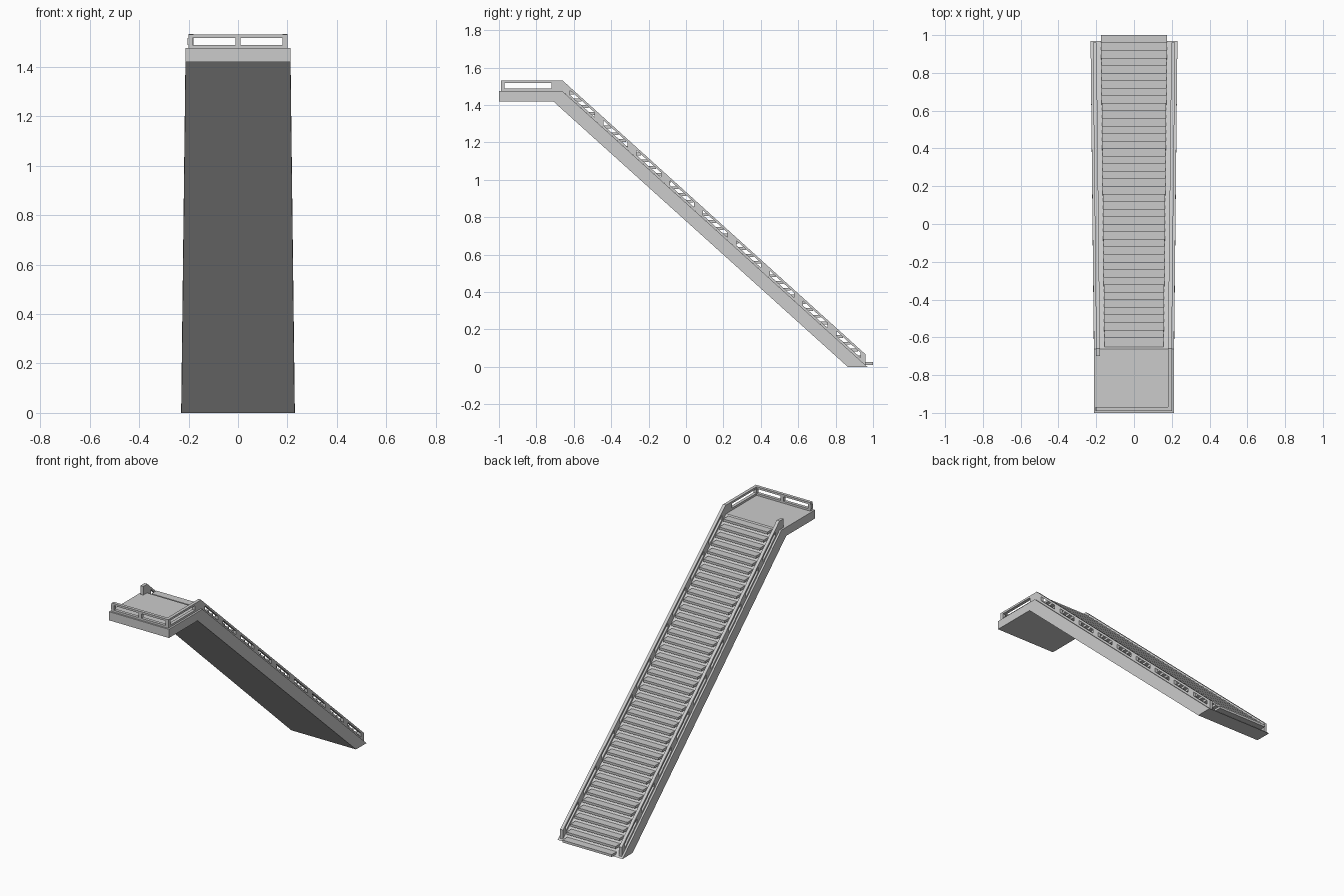
import bpy, bmesh

if "Cube" in bpy.data.objects:
    bpy.data.objects.remove(bpy.data.objects["Cube"])

S = 0.904                      # stair slope
N_STEPS = 41
PITCH = 0.04


def half_width(y):
    """Body half width: constant at the landing, flaring towards the foot."""
    return 0.212 + 0.018 * max(0.0, (y + 0.665) / 1.635)


def ramp_z(y):
    """Height of the sloped deck under the treads."""
    return S * (0.97 - y)


def prism(bm, profile, x0, x1):
    """Extrude a (y, z) profile between two x positions given as functions of y."""
    a = [bm.verts.new((x0(y), y, z)) for y, z in profile]
    b = [bm.verts.new((x1(y), y, z)) for y, z in profile]
    n = len(profile)
    bm.faces.new(a)
    bm.faces.new(b[::-1])
    for i in range(n):
        j = (i + 1) % n
        bm.faces.new((a[i], b[i], b[j], a[j]))


def finish(name, bm):
    bmesh.ops.recalc_face_normals(bm, faces=bm.faces)
    mesh = bpy.data.meshes.new(name)
    bm.to_mesh(mesh)
    bm.free()
    obj = bpy.data.objects.new(name, mesh)
    bpy.context.collection.objects.link(obj)
    return obj


def box(bm, x0, x1, y0, y1, z0, z1):
    prism(bm, [(y0, z0), (y1, z0), (y1, z1), (y0, z1)], lambda y: x0, lambda y: x1)


# landing and sloped body
bm = bmesh.new()
prism(bm, [(-1, 1.42), (-0.71, 1.42), (0.865, 0), (0.97, 0), (-0.662, 1.475), (-1, 1.475)],
      lambda y: -half_width(y), half_width)
finish("staircase_body", bm)

# thin treads standing out from the sloped deck
bm = bmesh.new()
for i in range(N_STEPS):
    nose = 1.0 - PITCH * i
    z = 0.010 + S * PITCH * i
    w = half_width(nose) - 0.056
    box(bm, -w, w, nose - 0.05, nose, z, z + 0.015)
finish("treads", bm)


# sloped side rails with nine windows each
def slope_rail(name, side):
    bm = bmesh.new()
    outer = lambda y: side * (half_width(y) - 0.012)
    inner = lambda y: side * (half_width(y) - 0.032)

    def strip(y0, y1, h0, h1):
        prism(bm, [(y0, ramp_z(y0) + h0), (y1, ramp_z(y1) + h0),
                   (y1, ramp_z(y1) + h1), (y0, ramp_z(y0) + h1)], outer, inner)

    top, end = -0.66, 0.96
    strip(top, end, 0.0, 0.016)
    strip(top, end, 0.042, 0.058)
    edges = [top]
    for i in range(9):
        start = -0.62 + 0.178 * i
        edges += [start, start + 0.13]
    edges.append(end)
    for a, b in zip(edges[::2], edges[1::2]):
        strip(a, b, 0.016, 0.042)
    return finish(name, bm)


slope_rail("right_slope_rail", 1)
slope_rail("left_slope_rail", -1)

# landing guard rail on the front and right; the left side stays open
bm = bmesh.new()
for z0, z1 in ((1.474, 1.488), (1.517, 1.53)):
    box(bm, -0.2, 0.2, -0.99, -0.97, z0, z1)
    box(bm, 0.18, 0.2, -0.97, -0.66, z0, z1)
for x in (-0.195, 0, 0.19):
    box(bm, x - 0.01 if x else -0.01, x + 0.01, -0.99, -0.97, 1.488, 1.517)
box(bm, 0.18, 0.2, -0.72, -0.66, 1.488, 1.517)
finish("landing_guard_rail", bm)

# short end post where the left rail stops at the open side
bm = bmesh.new()
box(bm, -0.2, -0.18, -0.70, -0.66, 1.474, 1.53)
finish("left_rail_end_post", bm)
